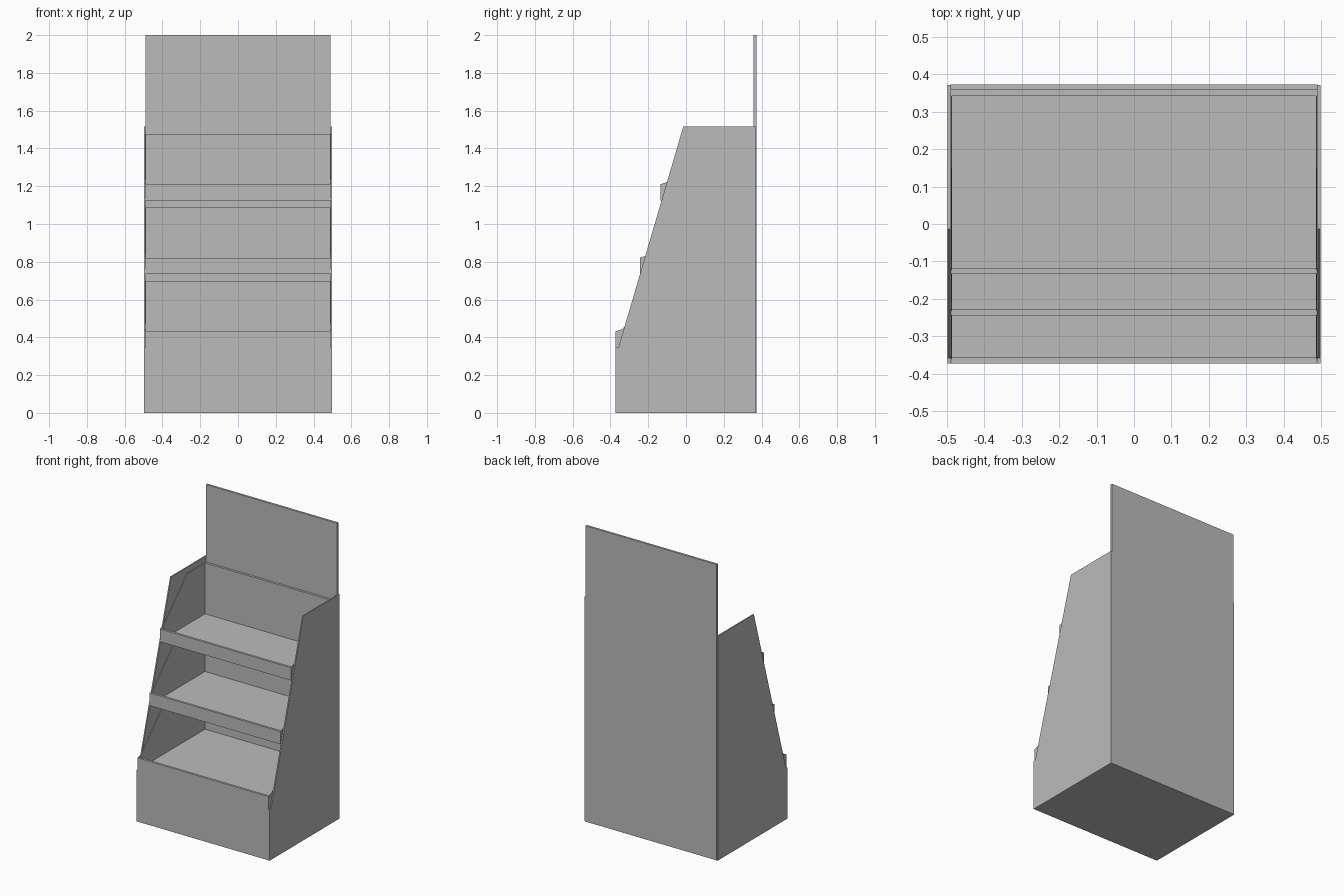
import bpy
import bmesh

if "Cube" in bpy.data.objects:
    bpy.data.objects.remove(bpy.data.objects["Cube"], do_unlink=True)

board = bpy.data.materials.new("grey board")
board.use_nodes = True
GREY = (0.5, 0.5, 0.5, 1)
board.diffuse_color = GREY
board.node_tree.nodes["Principled BSDF"].inputs["Base Color"].default_value = GREY


def panel(name, profile, x0, x1):
    """Flat board: a (y, z) outline extruded from x0 to x1."""
    bm = bmesh.new()
    face = bm.faces.new([bm.verts.new((x0, y, z)) for y, z in profile])
    ext = bmesh.ops.extrude_face_region(bm, geom=[face])
    moved = [v for v in ext["geom"] if isinstance(v, bmesh.types.BMVert)]
    bmesh.ops.translate(bm, verts=moved, vec=(x1 - x0, 0, 0))
    bmesh.ops.recalc_face_normals(bm, faces=bm.faces)
    mesh = bpy.data.meshes.new(name)
    bm.to_mesh(mesh)
    bm.free()
    mesh.materials.append(board)
    obj = bpy.data.objects.new(name, mesh)
    bpy.context.collection.objects.link(obj)
    return obj


def box(name, half_width, y0, y1, z0, z1):
    return panel(name, [(y0, z0), (y1, z0), (y1, z1), (y0, z1)], -half_width, half_width)


OUTER, INNER = 0.498, 0.49
FRONT, BACK = -0.373, 0.373
BASE_TOP = 0.345
SHEET = 0.008
SIDES = (("right", -1), ("left", 1))

# Outer shell: tall back with header, base and sloped side walls
box("back_panel", INNER, 0.358, BACK, 0, 2)
box("base_front", INNER, FRONT, FRONT + SHEET, 0, BASE_TOP)
box("base_floor", INNER, FRONT, BACK, 0, SHEET)
wall = [(FRONT, 0), (BACK - 0.002, 0), (BACK - 0.002, 1.517), (-0.014, 1.517),
        (-0.358, BASE_TOP), (FRONT, BASE_TOP)]
for side, s in SIDES:
    panel(side + "_wall", wall, s * INNER, s * OUTER)

# Shelf trays: floor, front lip, back and shaped cheeks
for name, y, z in (("lower", FRONT, BASE_TOP), ("middle", -0.244, 0.735), ("upper", -0.134, 1.125)):
    lip, top, rear = z + 0.086, z + 0.352, 0.358
    box(name + "_shelf_floor", INNER, y, rear, z, z + SHEET)
    box(name + "_shelf_lip", INNER, y, y + 0.016, z, lip)
    box(name + "_shelf_back", INNER, 0.342, rear, z, top)
    cheek = [(y, z), (rear, z), (rear, top), (y + 0.285, top), (y + 0.035, lip + 0.012), (y, lip)]
    for side, s in SIDES:
        panel(name + "_shelf_cheek_" + side, cheek, s * (INNER - 0.004), s * (INNER - 0.0005))
